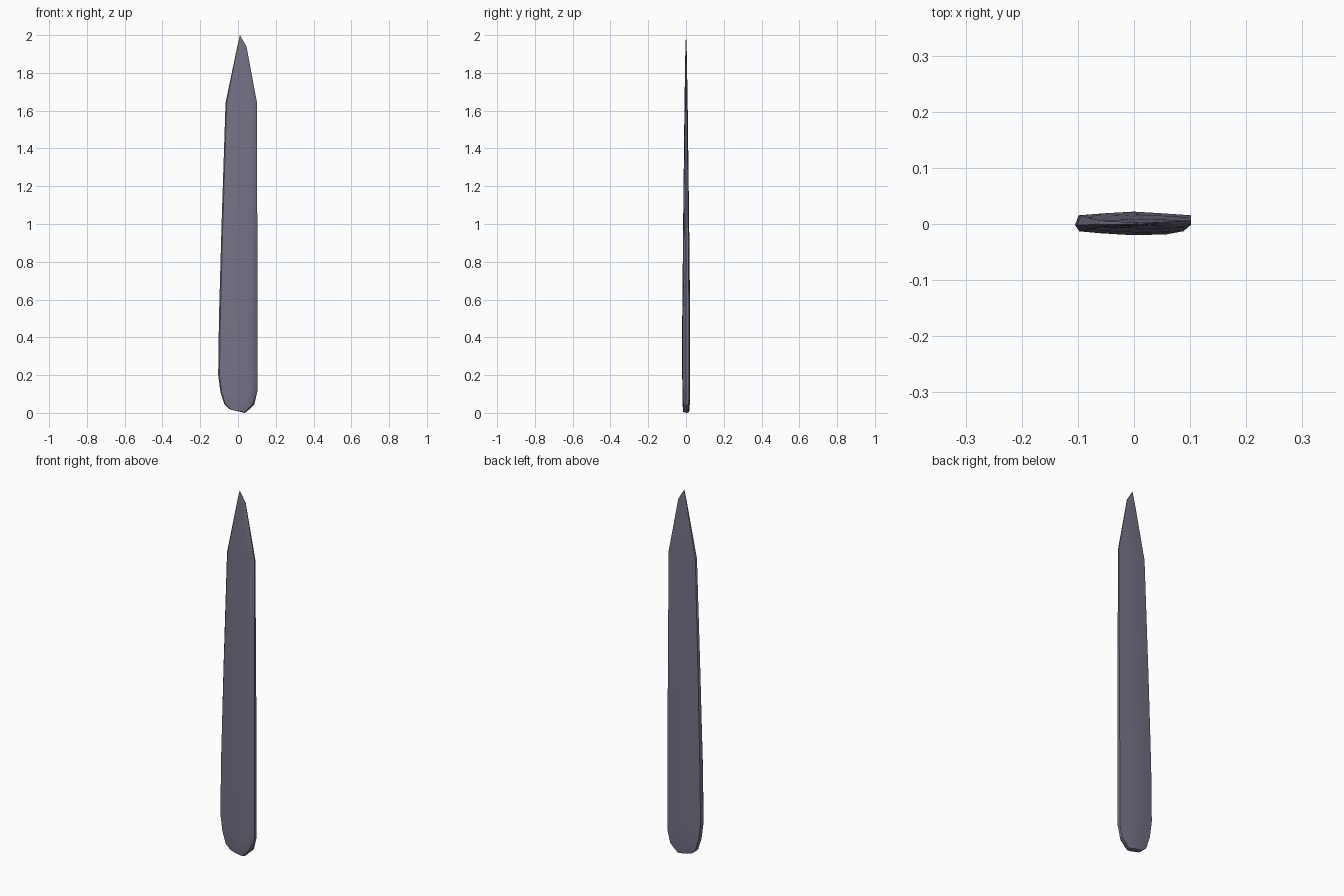
import bpy, bmesh, math

if "Cube" in bpy.data.objects:
    bpy.data.objects.remove(bpy.data.objects["Cube"])

# Outline stations: z, left x, right x, thickness factor
stations = [
    (0.01, -0.042, 0.042, 0.78),
    (0.045, -0.072, 0.086, 0.92),
    (0.11, -0.093, 0.102, 0.97),
    (0.20, -0.105, 0.102, 1.0),
    (0.50, -0.101, 0.102, 1.0),
    (1.00, -0.087, 0.102, 0.76),
    (1.64, -0.066, 0.101, 0.40),
    (1.94, -0.004, 0.045, 0.16),
]

# Cross-section: position across the width (0 = left, 1 = right), y
section = [(0, -0.002), (0.035, -0.013), (0.22, -0.0165), (0.5, -0.020),
           (0.78, -0.0185), (0.93, -0.013), (1, -0.001), (1, 0.0155),
           (0.75, 0.019), (0.5, 0.022), (0.25, 0.019), (0.03, 0.0155)]

# Blade-shaped slab lofted from the stations
bm = bmesh.new()
rings = []
for i, (z, left, right, t) in enumerate(stations):
    ring = []
    for u, y in section:
        skew = 0.008 * (0.5 - u) * 2 if i == 0 else 0   # tilted foot
        ring.append(bm.verts.new((left + (right - left) * u, y * t, z + skew)))
    rings.append(ring)

n = len(section)
for a, b in zip(rings, rings[1:]):
    for i in range(n):
        j = (i + 1) % n
        bm.faces.new((a[i], a[j], b[j], b[i]))

# Pointed tip and closed foot
tip = bm.verts.new((0.01, 0, 2.0))
foot = bm.verts.new((0.036, 0.004, 0.0))
for i in range(n):
    j = (i + 1) % n
    bm.faces.new((rings[-1][i], rings[-1][j], tip))
    bm.faces.new((rings[0][j], rings[0][i], foot))
bmesh.ops.recalc_face_normals(bm, faces=bm.faces)

mesh = bpy.data.meshes.new("stone_blade")
bm.to_mesh(mesh)
bm.free()
blade = bpy.data.objects.new("stone_blade", mesh)
bpy.context.collection.objects.link(blade)

# Purple-grey stone colour
mat = bpy.data.materials.new("slate")
mat.diffuse_color = (0.18, 0.17, 0.24, 1)
mat.use_nodes = True
mat.node_tree.nodes["Principled BSDF"].inputs["Base Color"].default_value = mat.diffuse_color
mesh.materials.append(mat)

bpy.context.view_layer.objects.active = blade
blade.select_set(True)
bpy.ops.object.shade_smooth_by_angle(angle=math.radians(30))
